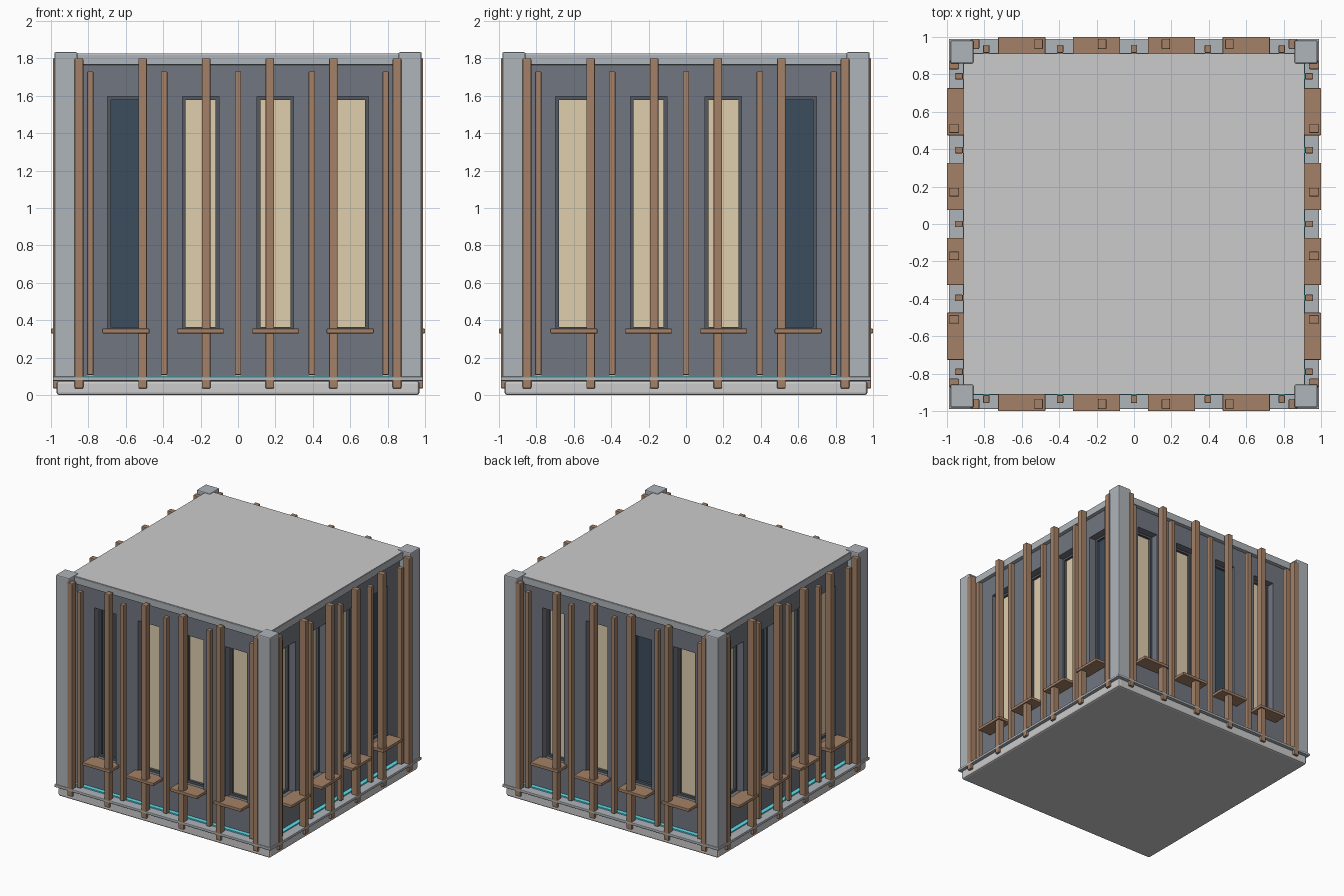
import bpy, bmesh, math
from mathutils import Matrix, Vector

if "Cube" in bpy.data.objects:
    bpy.data.objects.remove(bpy.data.objects["Cube"])


def material(name, r, g, b):
    m = bpy.data.materials.new(name)
    m.diffuse_color = (r, g, b, 1)
    m.use_nodes = True
    m.node_tree.nodes["Principled BSDF"].inputs["Base Color"].default_value = m.diffuse_color
    return m


SLATE = material("slate_wall", 0.165, 0.18, 0.215)
LIGHT = material("light_panel", 0.43, 0.46, 0.49)
WOOD = material("wood", 0.37, 0.22, 0.135)
LIT = material("lit_glass", 0.74, 0.62, 0.42)
DARK = material("dark_glass", 0.045, 0.075, 0.11)
TRIM = material("window_trim", 0.09, 0.1, 0.12)
GLOW = material("glow_strip", 0.1, 0.75, 0.85)


def boxes(name, ranges, mat=None, bevel=0.0, turn=0):
    """One object from (x0, x1, y0, y1, z0, z1) boxes, turned by quarter turns."""
    bm = bmesh.new()
    for x0, x1, y0, y1, z0, z1 in ranges:
        centre = Vector(((x0 + x1) / 2, (y0 + y1) / 2, (z0 + z1) / 2))
        size = (x1 - x0, y1 - y0, z1 - z0)
        bmesh.ops.create_cube(bm, size=1, matrix=Matrix.Translation(centre) @ Matrix.Diagonal((*size, 1)))
    if bevel:
        bmesh.ops.bevel(bm, geom=bm.edges[:], offset=bevel, segments=2, profile=0.5, affect='EDGES')
    bm.transform(Matrix.Rotation(turn * math.pi / 2, 4, 'Z'))
    me = bpy.data.meshes.new(name)
    bm.to_mesh(me)
    bm.free()
    ob = bpy.data.objects.new(name, me)
    bpy.context.collection.objects.link(ob)
    if mat:
        me.materials.append(mat)
    return ob


def slab(name, h, z0, z1, mat=None, bevel=0.0):
    return boxes(name, [(-h, h, -h, h, z0, z1)], mat, bevel)


# Layout along one facade
WINDOWS = (-0.6, -0.2, 0.2, 0.6)
THICK = (-0.85, -0.51, -0.17, 0.17, 0.51, 0.85)
THIN = (-0.79, -0.395, 0, 0.395, 0.79)
WALL, BACK = 0.88, 0.79
Z0, Z1 = 0.345, 1.595

# Base, ledge, wall block, header and roof
slab("base", 0.97, 0, 0.076, None, 0.014)
slab("ledge", 0.99, 0.076, 0.098, LIGHT, 0.005)
slab("glow_strip", 0.915, 0.098, 0.108, GLOW)
wall = slab("wall", WALL, 0.098, 1.77, SLATE)
slab("header", 0.912, 1.765, 1.822, LIGHT, 0.004)
slab("roof", 0.908, 1.82, 1.827)

# Corner posts
boxes("corner_posts", [(min(a * 0.982, a * 0.858), max(a * 0.982, a * 0.858),
                        min(b * 0.982, b * 0.858), max(b * 0.982, b * 0.858), 0.09, 1.833)
                       for a in (-1, 1) for b in (-1, 1)], LIGHT, 0.008)

# Four facades: front, right, back, left
for side, turn in (("front", 0), ("right", 1), ("back", 2), ("left", 3)):
    cutter = boxes(side + "_window_cutter",
                   [(x - 0.098, x + 0.098, -1.1, -BACK, Z0, Z1) for x in WINDOWS], turn=turn)
    cutter.hide_render = True
    cutter.display_type = 'WIRE'
    mod = wall.modifiers.new(side + "_windows", 'BOOLEAN')
    mod.operation = 'DIFFERENCE'
    mod.solver = 'EXACT'
    mod.object = cutter

    # Window panes, one dark on each side
    dark = (-turn) % 4
    for i, x in enumerate(WINDOWS):
        boxes(f"{side}_pane_{i + 1}", [(x - 0.097, x + 0.097, -BACK - 0.01, -BACK + 0.01, Z0, Z1)],
              DARK if i == dark else LIT, turn=turn)

    # Window frames
    frame = []
    for x in WINDOWS:
        y0, y1, t = -BACK - 0.03, -BACK, 0.018
        frame += [(x - 0.098, x - 0.098 + t, y0, y1, Z0, Z1), (x + 0.098 - t, x + 0.098, y0, y1, Z0, Z1),
                  (x - 0.08, x + 0.08, y0, y1, Z1 - t, Z1), (x - 0.08, x + 0.08, y0, y1, Z0, Z0 + t)]
    boxes(side + "_window_frames", frame, TRIM, turn=turn)

    # Sills and vertical wooden fins
    boxes(side + "_sills", [(x - 0.126, x + 0.126, -1.0, -0.86, 0.33, 0.355) for x in WINDOWS],
          WOOD, 0.004, turn)
    boxes(side + "_thick_fins", [(x - 0.023, x + 0.023, -0.99, -0.935, 0.035, 1.8) for x in THICK],
          WOOD, 0.006, turn)
    boxes(side + "_thin_fins", [(x - 0.017, x + 0.017, -0.957, -0.915, 0.108, 1.73) for x in THIN],
          WOOD, 0.004, turn)
